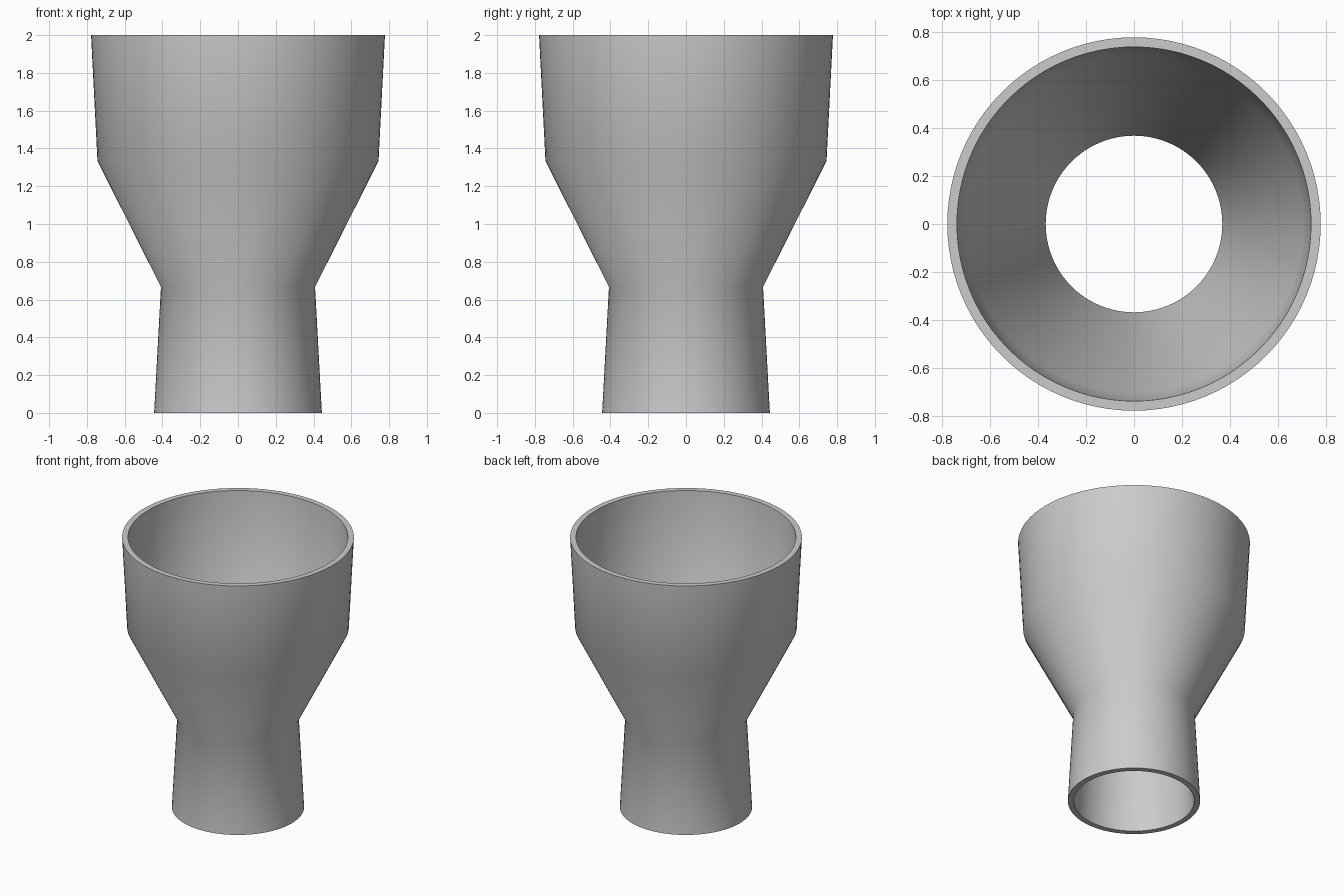
import bpy
import bmesh
import math
from mathutils import Vector

cube = bpy.data.objects.get("Cube")
if cube:
    bpy.data.objects.remove(cube, do_unlink=True)

SEGMENTS = 96
WALL = 0.04

# Plain grey material
grey = bpy.data.materials.new("plain_grey")
grey.use_nodes = True
colour = (0.6, 0.6, 0.6, 1)
grey.diffuse_color = colour
grey.node_tree.nodes["Principled BSDF"].inputs["Base Color"].default_value = colour

# Wall profile: narrow socket, cone, wide socket
outer = [(0.444, 0), (0.408, 0.667), (0.744, 1.333), (0.778, 2)]
inner = [(r - WALL, z) for r, z in outer]
loop = outer + inner[::-1]

# Spin the closed profile into a hollow reducer
bm = bmesh.new()
verts = [bm.verts.new((r, 0, z)) for r, z in loop]
edges = [bm.edges.new((v, verts[(i + 1) % len(verts)])) for i, v in enumerate(verts)]
bmesh.ops.spin(bm, geom=verts + edges, cent=Vector(), axis=(0, 0, 1),
               angle=math.tau, steps=SEGMENTS, use_merge=True)
bmesh.ops.remove_doubles(bm, verts=bm.verts[:], dist=0.0001)
bmesh.ops.recalc_face_normals(bm, faces=bm.faces[:])
mesh = bpy.data.meshes.new("pipe_reducer")
bm.to_mesh(mesh)
bm.free()
mesh.materials.append(grey)

reducer = bpy.data.objects.new("pipe_reducer", mesh)
bpy.context.collection.objects.link(reducer)

# Smooth walls, sharp rims
bpy.ops.object.select_all(action="DESELECT")
reducer.select_set(True)
bpy.context.view_layer.objects.active = reducer
bpy.ops.object.shade_smooth_by_angle(angle=math.radians(45))
